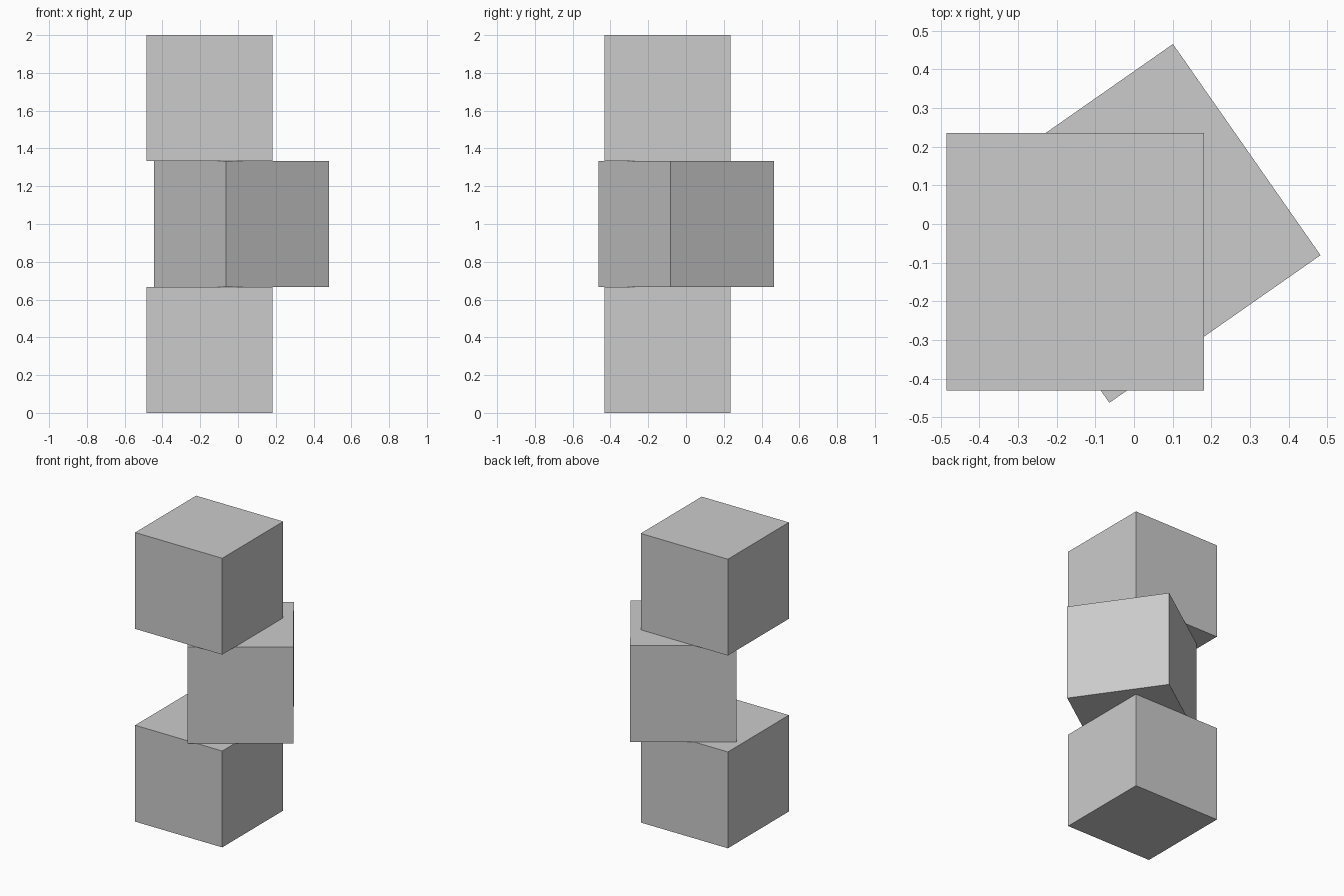
import bpy
from math import radians

if "Cube" in bpy.data.objects:
    bpy.data.objects.remove(bpy.data.objects["Cube"])

SIDE = 2 / 3


def block(name, x, y, level, turn=0):
    bpy.ops.mesh.primitive_cube_add(
        size=SIDE,
        location=(x, y, SIDE * (level + 0.5)),
        rotation=(0, 0, radians(turn)),
    )
    bpy.context.object.name = name


# Aligned bottom and top blocks with a turned, offset block between them
block("bottom_block", -0.152, -0.098, 0)
block("middle_block", 0.0185, 0.0015, 1, 34.95)
block("top_block", -0.152, -0.098, 2)
